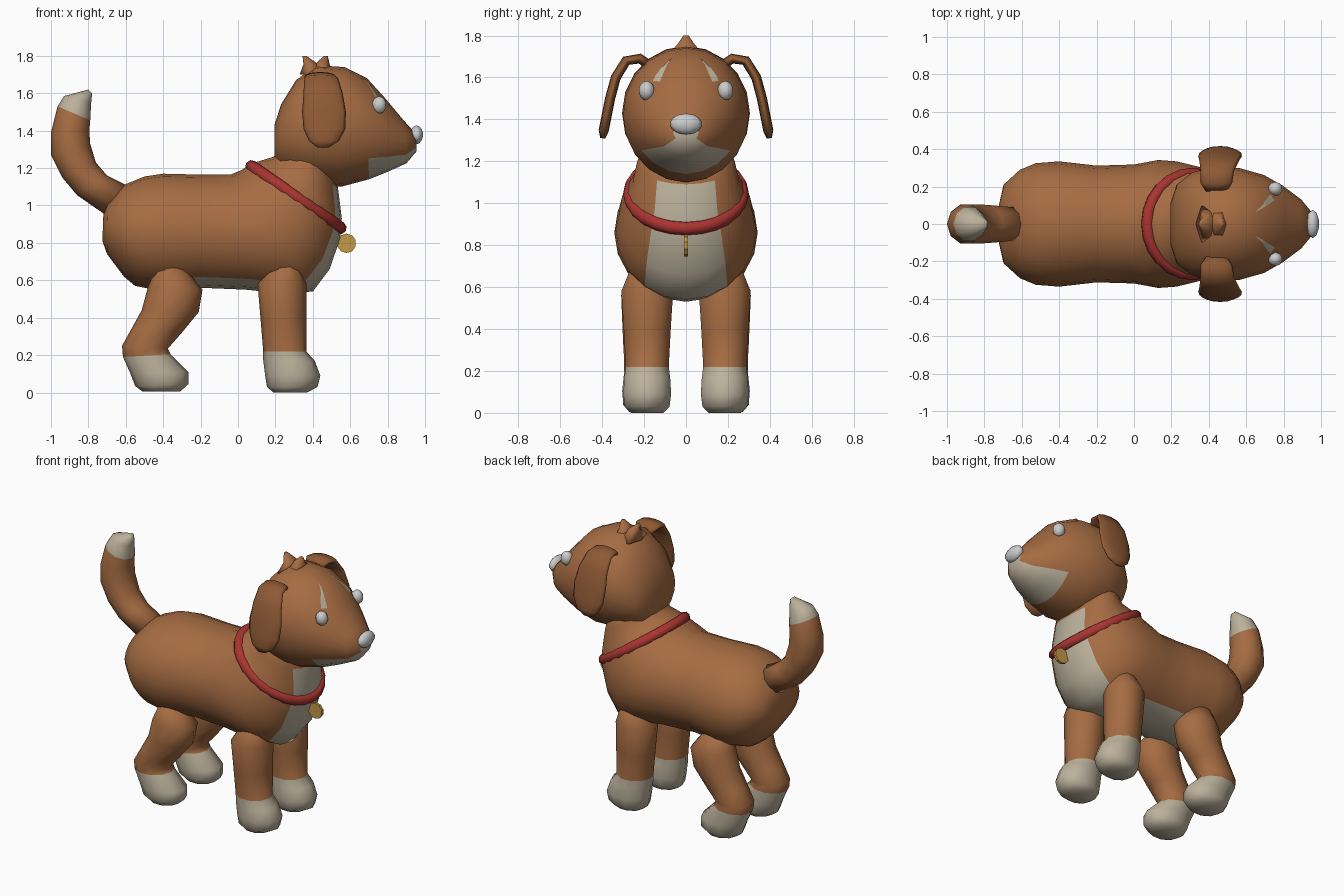
import bpy, bmesh, math
from mathutils import Vector

if "Cube" in bpy.data.objects:
    bpy.data.objects.remove(bpy.data.objects["Cube"])


def material(name, rgb):
    m = bpy.data.materials.new(name)
    m.diffuse_color = (*rgb, 1)
    m.use_nodes = True
    m.node_tree.nodes["Principled BSDF"].inputs["Base Color"].default_value = m.diffuse_color
    return m


FUR = material("fur", (0.38, 0.15, 0.055))
EAR = material("ear_fur", (0.27, 0.10, 0.035))
CREAM = material("cream", (0.50, 0.44, 0.33))
RED = material("red", (0.40, 0.035, 0.03))
GOLD = material("gold", (0.55, 0.32, 0.06))


def finish(bm, name, mats):
    bmesh.ops.recalc_face_normals(bm, faces=bm.faces)
    for f in bm.faces:
        f.smooth = True
    me = bpy.data.meshes.new(name)
    bm.to_mesh(me)
    bm.free()
    for m in mats:
        me.materials.append(m)
    ob = bpy.data.objects.new(name, me)
    bpy.context.collection.objects.link(ob)
    return ob


def skin(name, rings, n, mats, paint=None):
    """Skin elliptical rings (centre, axis u, axis v); paint(i, k) marks second-material faces."""
    bm = bmesh.new()
    loops = []
    for c, u, v in rings:
        loops.append([bm.verts.new(c + u * math.cos(2 * math.pi * k / n) + v * math.sin(2 * math.pi * k / n))
                      for k in range(n)])
    for i in range(len(loops) - 1):
        for k in range(n):
            j = (k + 1) % n
            f = bm.faces.new((loops[i][k], loops[i][j], loops[i + 1][j], loops[i + 1][k]))
            if paint and paint(i, min(k, n - 1 - k)):
                f.material_index = 1
    for i, lp in ((-1, loops[0]), (len(loops) - 1, loops[-1])):
        f = bm.faces.new(lp)
        if paint and paint(i, 0):
            f.material_index = 1
    return finish(bm, name, mats)


def loft(name, secs, n=12, paint=None, y=0):
    """Sections (xa, za, xb, zb, half width): A and B are side-view outline points."""
    rings = []
    for xa, za, xb, zb, w in secs:
        a, b = Vector((xa, y, za)), Vector((xb, y, zb))
        rings.append(((a + b) / 2, (a - b) / 2, Vector((0, w, 0))))
    return skin(name, rings, n, [FUR, CREAM], paint)


def blob(name, loc, scale, mats=(), seg=10):
    bm = bmesh.new()
    bmesh.ops.create_uvsphere(bm, u_segments=seg, v_segments=7, radius=1)
    for v in bm.verts:
        v.co = Vector(loc) + v.co * Vector(scale)
    return finish(bm, name, mats)


# Body and neck with cream belly and chest
loft("body", [
    (-.725, .81, -.72, .95, .10), (-.70, .74, -.695, 1.02, .21), (-.61, .62, -.61, 1.11, .29),
    (-.55, .57, -.5, 1.155, .325), (-.4, .54, -.4, 1.17, .335), (-.2, .56, -.2, 1.165, .312),
    (.04, .55, -.04, 1.165, .318), (.24, .53, .02, 1.19, .342), (.4, .54, .05, 1.21, .335),
    (.49, .66, .09, 1.23, .32), (.545, .82, .14, 1.245, .285), (.555, .93, .19, 1.26, .255),
    (.535, 1.09, .22, 1.29, .235), (.5, 1.25, .27, 1.36, .2)],
    n=20, paint=lambda i, k: 4 <= i <= 11 and k < 2)

# Head with cream lower muzzle
head = loft("head", [
    (.195, 1.26, .195, 1.43, .11), (.225, 1.19, .23, 1.54, .21), (.31, 1.145, .31, 1.67, .275),
    (.42, 1.11, .42, 1.75, .305), (.55, 1.10, .57, 1.74, .30), (.70, 1.14, .69, 1.68, .262),
    (.80, 1.18, .79, 1.57, .205), (.90, 1.225, .89, 1.45, .13), (.955, 1.29, .95, 1.385, .06)],
    n=20, paint=lambda i, k: i >= 5 and k < 3)

# Tail with cream tip
loft("tail", [
    (-.68, .93, -.56, 1.09, .09), (-.86, 1.055, -.70, 1.16, .105), (-.94, 1.15, -.76, 1.23, .11),
    (-1.0, 1.27, -.79, 1.33, .11), (-1.0, 1.39, -.795, 1.40, .105), (-.965, 1.53, -.79, 1.455, .095),
    (-.93, 1.585, -.785, 1.55, .07), (-.80, 1.62, -.78, 1.60, .02)],
    n=10, paint=lambda i, k: i >= 5)

front = [(.21, .72, .32, .72, .07), (.105, .58, .365, .58, .13), (.12, .4, .365, .4, .118),
         (.135, .22, .365, .22, .108), (.135, .17, .41, .17, .115), (.145, .09, .44, .09, .12),
         (.155, .03, .425, .03, .112), (.19, .0, .37, .0, .08)]
hind = [(-.43, .68, -.28, .66, .07), (-.48, .57, -.19, .55, .125), (-.515, .44, -.21, .43, .12),
        (-.57, .34, -.30, .32, .115), (-.62, .25, -.375, .235, .11), (-.615, .19, -.36, .205, .11),
        (-.575, .1, -.265, .11, .12), (-.55, .035, -.265, .045, .115), (-.51, .005, -.31, .005, .085)]
ear = [(.44, .18, 1.66, .06), (.44, .22, 1.69, .085), (.445, .285, 1.68, .09), (.455, .335, 1.60, .105),
       (.46, .362, 1.50, .117), (.462, .38, 1.41, .112), (.46, .393, 1.345, .08), (.455, .397, 1.31, .03)]

for s, side in ((-1, "right"), (1, "left")):
    # Legs with cream paws
    loft("front_leg_" + side, front, 10, lambda i, k: i >= 3, s * .185)
    loft("hind_leg_" + side, hind, 10, lambda i, k: i >= 5, s * .19)

    # Folded ear
    pts = [Vector((x, s * y, z)) for x, y, z, w in ear]
    rings = []
    for i, p in enumerate(pts):
        d = pts[min(i + 1, len(pts) - 1)] - pts[max(i - 1, 0)]
        across = Vector((0, -d.z, d.y)).normalized()
        rings.append((p, Vector((ear[i][3], 0, 0)), across * (.024 if i < 7 else .012)))
    skin("ear_" + side, rings, 12, [EAR])

    # Eye
    blob("eye_" + side, (.755, s * .188, 1.537), (.04, .038, .046))

    # Brow mark hugging the head
    bm = bmesh.new()
    tri = [(.655, s * .065, 1.715), (.755, s * .175, 1.6), (.775, s * .135, 1.6)]
    bm.faces.new([bm.verts.new(p) for p in tri])
    bmesh.ops.subdivide_edges(bm, edges=bm.edges[:], cuts=4, use_grid_fill=True)
    mark = finish(bm, "brow_mark_" + side, [CREAM])
    wrap = mark.modifiers.new("wrap", "SHRINKWRAP")
    wrap.target = head
    wrap.wrap_mode = "ABOVE_SURFACE"
    wrap.offset = .004

# Nose
blob("nose", (.955, 0, 1.378), (.036, .077, .05))

# Hair tuft on the crown
for i, (x, tip) in enumerate(((.39, .355), (.45, .47))):
    skin("tuft_%d" % (i + 1), [
        (Vector((x, 0, 1.70)), Vector((.06, 0, 0)), Vector((0, .11, 0))),
        (Vector((x, 0, 1.755)), Vector((.04, 0, 0)), Vector((0, .05, 0))),
        (Vector((tip, 0, 1.80)), Vector((.01, 0, 0)), Vector((0, .015, 0)))], 6, [FUR])

# Collar
bpy.ops.mesh.primitive_torus_add(major_segments=24, minor_segments=8, major_radius=.29, minor_radius=.033,
                                 location=(.31, 0, 1.045), rotation=(0, .605, 0))
collar = bpy.context.object
collar.name = "collar"
collar.scale = (1.0, .93, 1)
collar.data.materials.append(RED)
bpy.ops.object.shade_smooth()

# Round tag
bpy.ops.mesh.primitive_cylinder_add(vertices=10, radius=.052, depth=.018, location=(.58, 0, .798),
                                    rotation=(math.pi / 2, 0, 0))
tag = bpy.context.object
tag.name = "tag"
tag.data.materials.append(GOLD)
